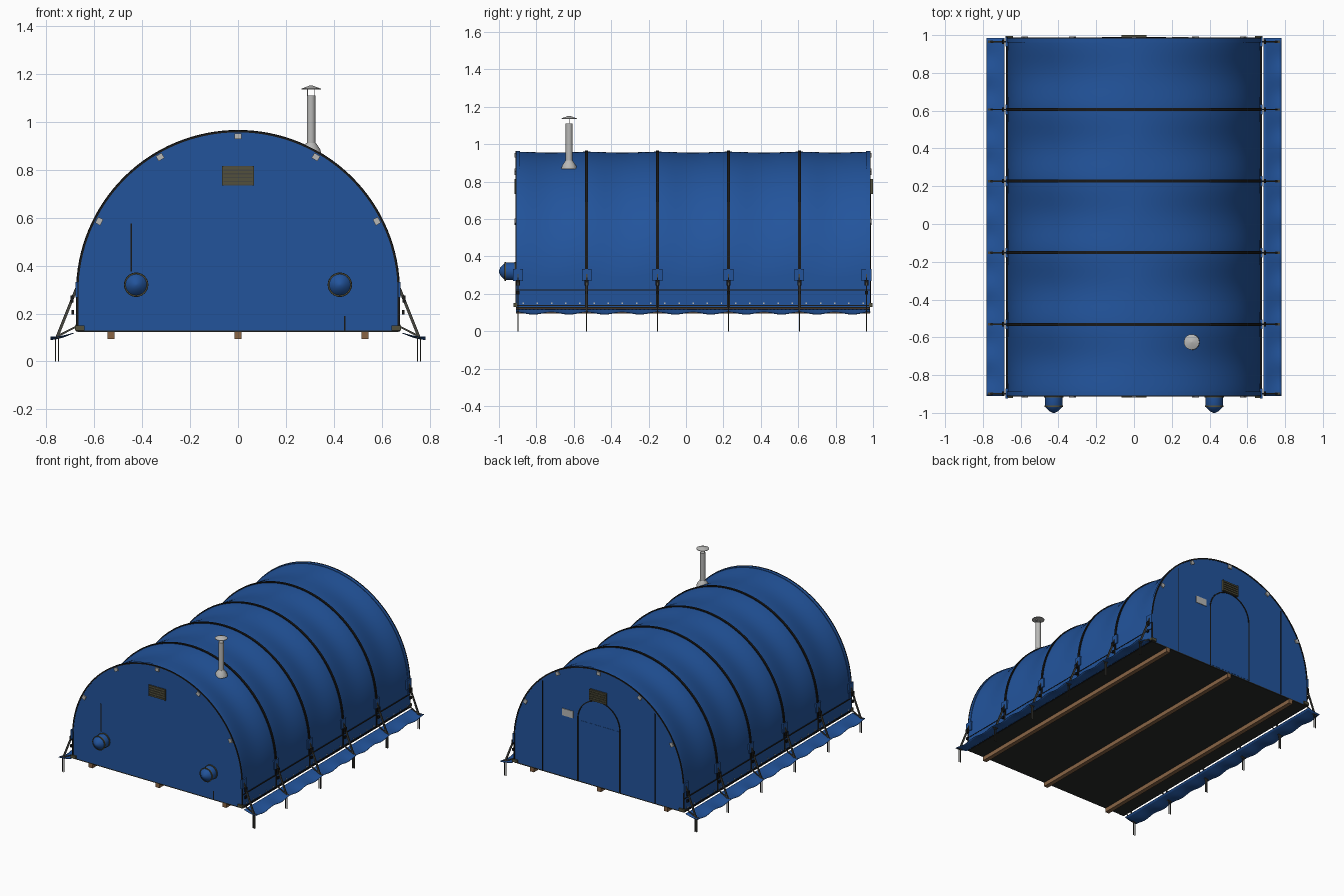
import bpy, bmesh, math
from mathutils import Vector, Matrix

if "Cube" in bpy.data.objects:
    bpy.data.objects.remove(bpy.data.objects["Cube"])

Y0, Y1 = -0.91, 0.985                      # ends of the tent
R, CZ, ZB = 0.67, 0.29, 0.13               # arch radius, spring height, base
STEP = (Y1 - Y0) / 5
BANDS = [Y0 + STEP * i for i in range(1, 5)]
ANCHORS = [Y0 + 0.012] + BANDS + [Y1 - 0.02]


def material(name, r, g, b):
    m = bpy.data.materials.new(name)
    m.diffuse_color = (r, g, b, 1)
    m.use_nodes = True
    m.node_tree.nodes["Principled BSDF"].inputs["Base Color"].default_value = m.diffuse_color
    return m


BLUE = material("blue canvas", 0.016, 0.088, 0.33)
BLACK = material("black webbing", 0.009, 0.009, 0.009)
FLOOR = material("dark floor", 0.022, 0.023, 0.021)
OLIVE = material("olive trim", 0.085, 0.08, 0.045)
WOOD = material("wood", 0.25, 0.13, 0.06)
STEEL = material("light steel", 0.48, 0.48, 0.47)
ROPE = material("dark rope", 0.06, 0.058, 0.048)


def finish(name, bm, mat, angle=35):
    bmesh.ops.recalc_face_normals(bm, faces=bm.faces)
    me = bpy.data.meshes.new(name)
    bm.to_mesh(me)
    bm.free()
    ob = bpy.data.objects.new(name, me)
    bpy.context.collection.objects.link(ob)
    me.materials.append(mat)
    bpy.ops.object.select_all(action='DESELECT')
    ob.select_set(True)
    bpy.context.view_layer.objects.active = ob
    bpy.ops.object.shade_smooth_by_angle(angle=math.radians(angle))
    return ob


def box(bm, c, s, rot=None):
    m = Matrix.Translation(c) @ (rot or Matrix()) @ Matrix.Diagonal((*s, 1))
    bmesh.ops.create_cube(bm, size=1, matrix=m)


def boxes(name, items, mat):
    bm = bmesh.new()
    for it in items:
        box(bm, *it)
    return finish(name, bm, mat)


def bar(bm, p, q, w, d):
    """Flat bar between two points."""
    p, q = Vector(p), Vector(q)
    v = q - p
    box(bm, (p + q) / 2, (w, d, v.length), v.to_track_quat('Z', 'Y').to_matrix().to_4x4())


def path(r, zb, cz, n=64):
    arc = [(r * math.cos(math.pi * i / n), cz + r * math.sin(math.pi * i / n)) for i in range(n + 1)]
    return [(r, zb)] + arc + [(-r, zb)]


def arch(name, ys, w, r0, r1, mat, zb=ZB, cz=CZ):
    """Arched hoops of rectangular section at each y."""
    bm = bmesh.new()
    for y in ys:
        rows = [[bm.verts.new((x, yy, z)) for x, z in path(r, zb, cz)]
                for r, yy in ((r0, y - w / 2), (r1, y - w / 2), (r1, y + w / 2), (r0, y + w / 2))]
        for k in range(4):
            a, b = rows[k], rows[(k + 1) % 4]
            for i in range(len(a) - 1):
                bm.faces.new((a[i], a[i + 1], b[i + 1], b[i]))
        for e in (0, -1):
            bm.faces.new([row[e] for row in rows])
    return finish(name, bm, mat)


def lathe(name, prof, origin, axis, mat, n=32):
    """Revolve (radius, height) points about an axis."""
    bm = bmesh.new()
    rot = Vector(axis).to_track_quat('Z', 'Y').to_matrix()
    rings = [[bm.verts.new(Vector(origin) + rot @ Vector((r * math.cos(2 * math.pi * i / n),
              r * math.sin(2 * math.pi * i / n), h))) for i in range(n)] for r, h in prof]
    for a, b in zip(rings, rings[1:]):
        for i in range(n):
            bm.faces.new((a[i], a[(i + 1) % n], b[(i + 1) % n], b[i]))
    bm.faces.new(rings[0])
    bm.faces.new(rings[-1])
    return finish(name, bm, mat)


# Canvas body: arch section lofted lengthwise, sagging between the hoops
bm = bmesh.new()
rows = []
for j in range(61):
    y = Y0 + (Y1 - Y0) * j / 60
    sag = math.sin(math.pi * (y - Y0) / STEP) ** 2
    row = []
    for x, z in path(R, ZB, CZ):
        t = math.atan2(max(z - CZ, 0), x)
        k = 1 - sag * (0.005 * math.sin(t) + 0.017 * abs(math.sin(2 * t))) / R
        row.append(bm.verts.new((x * k, y, CZ + (z - CZ) * k if z > CZ else z)))
    rows.append(row)
for a, b in zip(rows, rows[1:]):
    for i in range(len(a) - 1):
        bm.faces.new((a[i], a[i + 1], b[i + 1], b[i]))
bm.faces.new(rows[0])
bm.faces.new(rows[-1])
finish("canvas_body", bm, BLUE)

# Floor and wooden runners
boxes("floor", [((0, (Y0 + Y1) / 2, 0.127), (2 * R, Y1 - Y0, 0.008))], FLOOR)
boxes("floor_runners", [((x, (Y0 + Y1) / 2, 0.109), (0.03, Y1 - Y0, 0.03)) for x in (-0.53, 0, 0.53)], WOOD)

# Hoop straps, end bands and end piping
arch("roof_straps", BANDS, 0.016, R - 0.006, R + 0.006, BLACK)
arch("end_bands", [Y0 + 0.012, Y1 - 0.012], 0.022, R - 0.005, R + 0.003, BLUE)
arch("end_piping", [Y0, Y1], 0.005, R - 0.004, R + 0.005, BLACK)

SIDES = (-1, 1)
MID, LEN = (Y0 + Y1) / 2, Y1 - Y0
# Side hem with dark seams and eyelets
boxes("side_hems", [((s * 0.671, MID, 0.177), (0.008, LEN - 0.01, 0.085)) for s in SIDES], BLUE)
boxes("hem_seams", [((s * 0.672, MID, z), (0.01, LEN, 0.005)) for s in SIDES for z in (0.22, 0.137, 0.127)], BLACK)
boxes("hem_eyelets", [((s * 0.676, Y0 + 0.04 + i * 0.0757, 0.15), (0.004, 0.008, 0.008))
                      for s in SIDES for i in range(25)], STEEL)

# Ground skirts: rippled sheets along both sides
for s, label in ((-1, "left"), (1, "right")):
    bm = bmesh.new()
    rows = []
    for j in range(91):
        y = Y0 + LEN * j / 90
        row = []
        for i in range(7):
            u = i / 6
            ripple = 0.006 * u * math.cos(2 * math.pi * (y - Y0) / STEP * 2)
            row.append(bm.verts.new((s * (0.686 + 0.096 * u), y, 0.12 - 0.022 * math.sin(u * math.pi / 2) + ripple)))
        rows.append(row)
    for a, b in zip(rows, rows[1:]):
        for i in range(6):
            bm.faces.new((a[i], a[i + 1], b[i + 1], b[i]))
    ob = finish(label + "_skirt", bm, BLUE)
    mod = ob.modifiers.new("thickness", 'SOLIDIFY')
    mod.thickness = 0.003

# Strap pads, guy lines, tensioners and ground stakes
boxes("strap_pads", [((s * 0.673, y, 0.3), (0.012, 0.052, 0.065)) for s in SIDES for y in ANCHORS], BLUE)
bm, buckles, stakes = bmesh.new(), [], []
for s in SIDES:
    for y in ANCHORS:
        bar(bm, (s * 0.674, y, 0.305), (s * 0.756, y, 0.1), 0.007, 0.012)
        bar(bm, (s * 0.676, y, 0.145), (s * 0.756, y, 0.104), 0.004, 0.008)
        box(bm, (s * 0.756, y, 0.102), (0.035, 0.012, 0.006))
        buckles.append(((s * 0.692, y, 0.26), (0.012, 0.022, 0.03)))
        buckles.append(((s * 0.69, y, 0.205), (0.01, 0.014, 0.018)))
        for x in (0.749, 0.761):
            stakes.append(((s * x, y, 0.05), (0.005, 0.006, 0.1)))
finish("guy_lines", bm, ROPE)
boxes("guy_buckles", buckles, BLACK)
boxes("ground_stakes", stakes, ROPE)

# End wall details: vents with louvres, clips, corner brackets and seams
for y, d, depth, label in ((Y0, -1, 0.008, "front"), (Y1, 1, 0.015, "back")):
    boxes(label + "_vent", [((0, y + d * depth / 4, 0.775), (0.125, depth / 2, 0.08))], ROPE)
    slats = [((0, y + d * depth / 2, 0.743 + 0.016 * i), (0.13, depth, 0.011)) for i in range(5)]
    slats += [((x, y + d * depth / 2, 0.775), (0.006, depth, 0.08)) for x in (-0.063, 0.063)]
    boxes(label + "_vent_louvres", slats, OLIVE)
    boxes(label + "_arch_clips", [((0.65 * math.cos(a), y + d * 0.003, CZ + 0.65 * math.sin(a)), (0.028, 0.01, 0.024),
          Matrix.Rotation(math.pi / 2 - a, 4, 'Y')) for a in map(math.radians, (27, 60, 90, 120, 153))], STEEL)
    boxes(label + "_corner_brackets", [((s * 0.66, y + d * 0.002, 0.14), (0.04, 0.018, 0.02)) for s in SIDES], OLIVE)
    boxes(label + "_wall_seams", [((s * 0.445, y, 0.45), (0.004, 0.004, 0.64)) for s in SIDES],
          BLUE if d < 0 else BLACK)
boxes("front_seam_gaps", [((-0.445, Y0, 0.475), (0.006, 0.005, 0.2)), ((0.445, Y0, 0.16), (0.006, 0.005, 0.06))], BLACK)

# Back door outline and sign plate
arch("door_zip", [Y1], 0.008, 0.163, 0.17, BLACK, cz=0.57)
boxes("door_centre_panel", [((0, Y1, 0.35), (0.32, 0.003, 0.43))], BLUE)
boxes("wall_plate", [((0.245, Y1 + 0.001, 0.59), (0.085, 0.006, 0.05))], STEEL)

# Tied air duct sleeves on the front
for x, label in ((-0.425, "left"), (0.425, "right")):
    o = (x, Y0, 0.32)
    lathe(label + "_duct_sleeve", [(0.047, -0.01), (0.047, 0.055), (0.043, 0.062), (0.022, 0.082), (0.005, 0.09)],
          o, (0, -1, 0), BLUE)
    lathe(label + "_duct_collar", [(0.051, -0.005), (0.051, 0.008), (0.046, 0.008)], o, (0, -1, 0), OLIVE)
    lathe(label + "_duct_band", [(0.046, 0.052), (0.05, 0.052), (0.05, 0.06), (0.04, 0.06)], o, (0, -1, 0), OLIVE)

# Stove pipe with flashing and rain cap
P = (0.305, -0.625, 0)
lathe("pipe_flashing", [(0.042, 0.868), (0.038, 0.885), (0.02, 0.912)], P, (0, 0, 1), STEEL)
lathe("stove_pipe", [(0.018, 0.88), (0.018, 1.11)], P, (0, 0, 1), STEEL)
lathe("rain_cap", [(0.041, 1.135), (0.041, 1.138), (0.004, 1.152)], P, (0, 0, 1), STEEL)
boxes("cap_struts", [((P[0] + dx, P[1], 1.12), (0.003, 0.003, 0.04)) for dx in (-0.015, 0.015)], STEEL)
